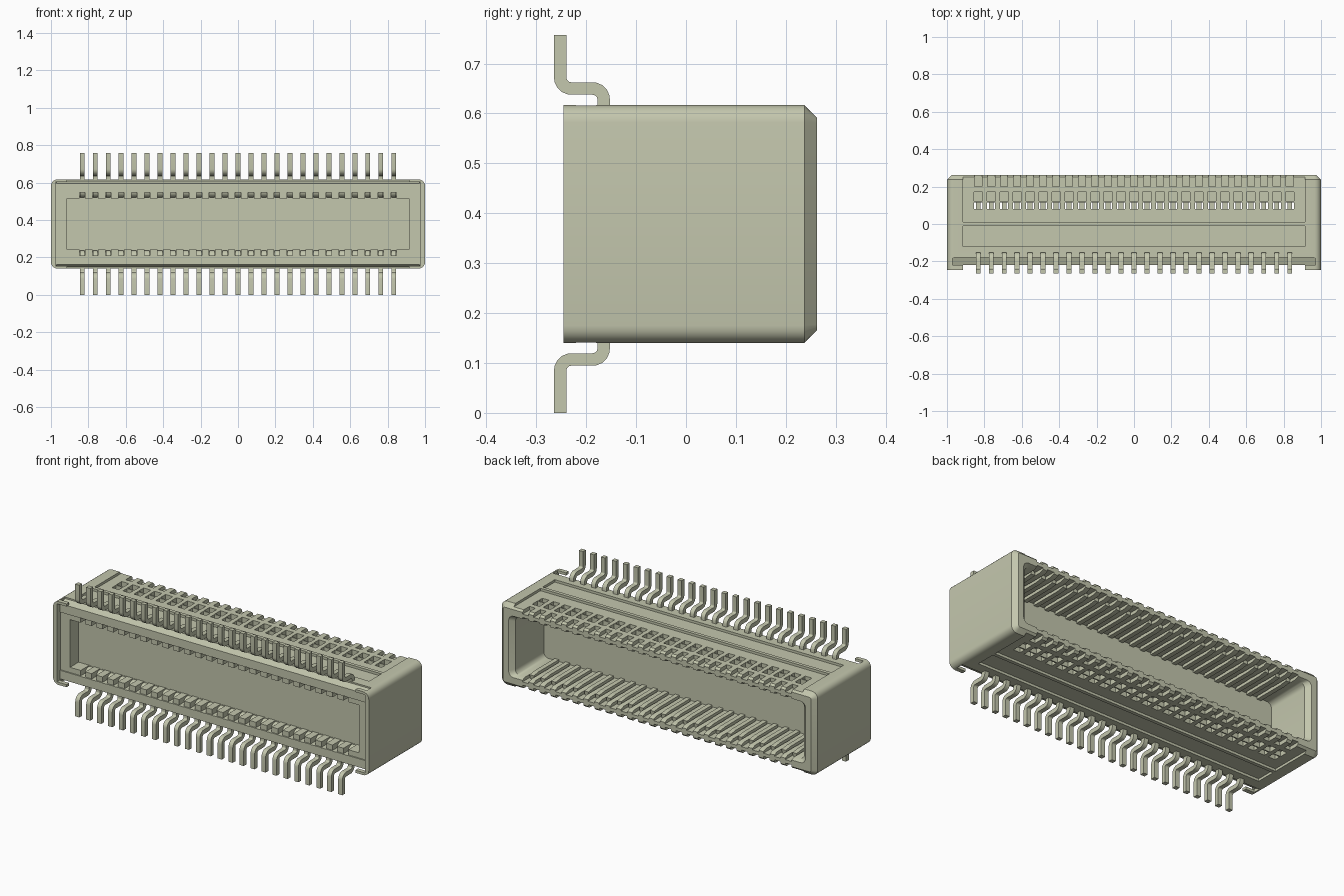
import bpy, bmesh, math
from mathutils import Vector

if "Cube" in bpy.data.objects:
    bpy.data.objects.remove(bpy.data.objects["Cube"], do_unlink=True)

MID_Z = 0.3785                      # mirror plane between upper and lower rows
COUNT, PITCH = 25, 0.0694
XS = [(i - (COUNT - 1) / 2) * PITCH for i in range(COUNT)]
COLOUR = (0.55, 0.57, 0.42, 1)

plastic = bpy.data.materials.new("olive_grey")
plastic.use_nodes = True
plastic.diffuse_color = COLOUR
plastic.node_tree.nodes["Principled BSDF"].inputs["Base Color"].default_value = COLOUR


def prism(bm, profile, x, width):
    """Extrude a (y, z) profile along x, centred on x."""
    rings = [[bm.verts.new((x + s * width / 2, y, z)) for y, z in profile] for s in (-1, 1)]
    bm.faces.new(rings[0])
    bm.faces.new(rings[1][::-1])
    n = len(profile)
    for i in range(n):
        j = (i + 1) % n
        bm.faces.new((rings[0][j], rings[0][i], rings[1][i], rings[1][j]))


def rect(y0, y1, z0, z1):
    return [(y0, z0), (y1, z0), (y1, z1), (y0, z1)]


def flip(profile):
    """Mirror a profile to the lower row."""
    return [(y, 2 * MID_Z - z) for y, z in profile]


def pair(bm, profile, x, width):
    prism(bm, profile, x, width)
    prism(bm, flip(profile), x, width)


def make_object(name, bm):
    bmesh.ops.recalc_face_normals(bm, faces=bm.faces)
    mesh = bpy.data.meshes.new(name)
    bm.to_mesh(mesh)
    bm.free()
    mesh.materials.append(plastic)
    obj = bpy.data.objects.new(name, mesh)
    bpy.context.collection.objects.link(obj)
    return obj


def activate(obj):
    bpy.ops.object.select_all(action='DESELECT')
    obj.select_set(True)
    bpy.context.view_layer.objects.active = obj


def cut(obj, bm):
    """Subtract a cutter and discard it."""
    cutter = make_object("cutter", bm)
    cutter.hide_render = True
    activate(obj)
    mod = obj.modifiers.new("cut", 'BOOLEAN')
    mod.operation, mod.solver, mod.object = 'DIFFERENCE', 'EXACT', cutter
    bpy.ops.object.modifier_apply(modifier=mod.name)
    bpy.data.objects.remove(cutter, do_unlink=True)


def bevel_long_edges(bm, radius):
    edges = [e for e in bm.edges if abs(e.verts[0].co.y - e.verts[1].co.y) > 0.1]
    bmesh.ops.bevel(bm, geom=edges, offset=radius, segments=5, profile=0.5, affect='EDGES')


def back_face(bm):
    bmesh.ops.recalc_face_normals(bm, faces=bm.faces)
    return max(bm.faces, key=lambda f: f.calc_center_median().y)


# Housing block: rounded long edges, chamfered mating rim
bm = bmesh.new()
prism(bm, rect(-0.245, 0.262, 0.14, 0.617), 0, 2.0)
bevel_long_edges(bm, 0.035)
bmesh.ops.bevel(bm, geom=list(back_face(bm).edges), offset=0.025, segments=1, affect='EDGES')
housing = make_object("housing", bm)

# Mating cavity with a flared mouth
bm = bmesh.new()
prism(bm, rect(-0.02, 0.238, 0.212, 0.545), 0, 1.83)
bevel_long_edges(bm, 0.03)
mouth = back_face(bm)
for step, sx, sz in ((0.026, 1.03, 1.06), (0.04, 1, 1)):
    ext = bmesh.ops.extrude_face_region(bm, geom=[mouth])["geom"]
    bmesh.ops.delete(bm, geom=[mouth], context='FACES_ONLY')
    mouth = [g for g in ext if isinstance(g, bmesh.types.BMFace)][0]
    for v in mouth.verts:
        v.co = Vector((v.co.x * sx, v.co.y + step, MID_Z + (v.co.z - MID_Z) * sz))
cut(housing, bm)

# Front: recessed rail face between the end caps, inner frame, central pocket
for profile, width in ((rect(-0.3, -0.22, 0.155, 0.602), 1.95),
                       (rect(-0.3, -0.22, 0.05, 0.7), 1.83),
                       (rect(-0.3, -0.213, 0.212, 0.545), 1.95),
                       (rect(-0.3, -0.135, 0.242, 0.515), 1.83)):
    bm = bmesh.new()
    prism(bm, profile, 0, width)
    cut(housing, bm)

# Frame notches that expose the contact elbows
bm = bmesh.new()
for x in XS:
    pair(bm, rect(-0.3, -0.136, 0.505, 0.546), x, 0.030)
cut(housing, bm)

# Sloped rail tops and shallow outer pockets
bm = bmesh.new()
pair(bm, [(-0.2205, 0.594), (-0.18, 0.609), (-0.18, 0.63), (-0.2205, 0.63)], 0, 1.94)
pair(bm, rect(-0.12, -0.01, 0.603, 0.65), 0, 1.83)
pair(bm, rect(0.01, 0.3, 0.603, 0.65), 0, 1.83)
cut(housing, bm)

# Contact grooves along the inner walls
bm = bmesh.new()
for x in XS:
    pair(bm, rect(-0.015, 0.3, 0.51, 0.563), x, 0.040)
cut(housing, bm)

# Through windows, blind pockets and notches in the outer rim
bm = bmesh.new()
for x in XS:
    pair(bm, rect(0.08, 0.115, 0.53, 0.65), x, 0.043)
    pair(bm, rect(0.122, 0.17, 0.575, 0.65), x, 0.046)
    pair(bm, rect(0.2, 0.3, 0.582, 0.65), x, 0.038)
cut(housing, bm)

activate(housing)
bpy.ops.object.shade_smooth_by_angle(angle=math.radians(30))


def strip(points, radius, thickness, steps=5):
    """Outline of a bent strip with rounded corners."""
    pts = [Vector(p) for p in points]
    path = [pts[0]]
    for a, b, c in zip(pts, pts[1:], pts[2:]):
        u, w = (a - b).normalized(), (c - b).normalized()
        half = u.angle(w) / 2
        d = radius / math.tan(half)
        p, q = b + u * d, b + w * d
        centre = b + (u + w).normalized() * radius / math.sin(half)
        r0, r1 = p - centre, q - centre
        for k in range(steps + 1):
            path.append(centre + (r0.lerp(r1, k / steps)).normalized() * radius)
    path.append(pts[-1])
    left, right = [], []
    for i, p in enumerate(path):
        t = (path[min(i + 1, len(path) - 1)] - path[max(i - 1, 0)]).normalized()
        n = Vector((-t.y, t.x)) * thickness / 2
        left.append(tuple(p + n))
        right.append(tuple(p - n))
    return left + right[::-1]


# Bent contacts: flat bar inside, stepped solder tail outside
outline = strip([(0.205, 0.553), (0.16, 0.547), (-0.07, 0.547), (-0.115, 0.532), (-0.165, 0.532),
                 (-0.165, 0.65), (-0.252, 0.65), (-0.252, 0.757)], 0.022, 0.025)
for name, shape in (("upper_contacts", outline), ("lower_contacts", flip(outline))):
    bm = bmesh.new()
    for x in XS:
        prism(bm, shape, x, 0.026)
    contacts = make_object(name, bm)
    activate(contacts)
    bpy.ops.object.shade_smooth_by_angle(angle=math.radians(30))
